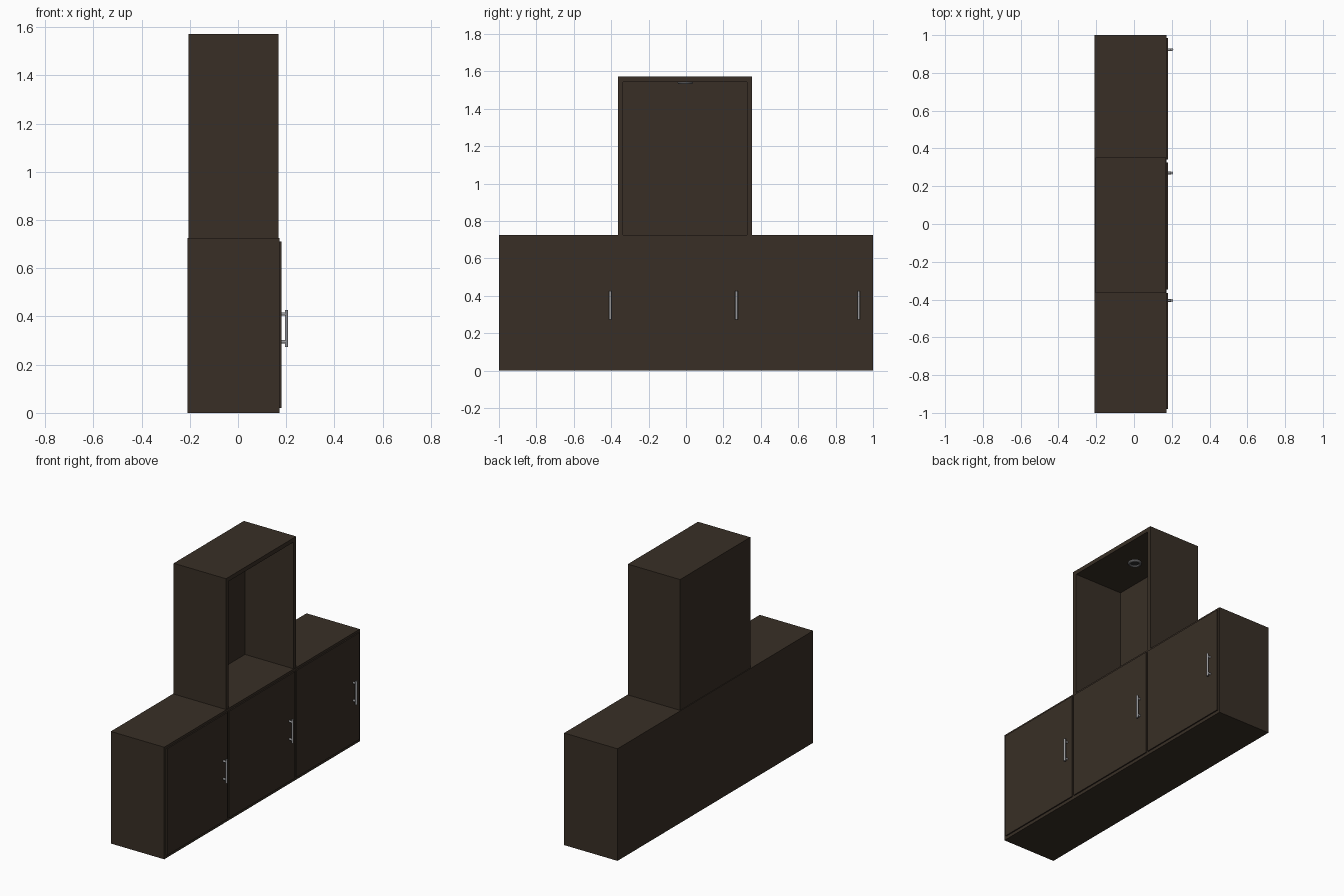
import bpy
import math

if "Cube" in bpy.data.objects:
    bpy.data.objects.remove(bpy.data.objects["Cube"])


def material(name, rgb):
    m = bpy.data.materials.new(name)
    m.diffuse_color = (*rgb, 1)
    m.use_nodes = True
    m.node_tree.nodes["Principled BSDF"].inputs["Base Color"].default_value = m.diffuse_color
    return m


WOOD = material("dark brown wood", (0.040, 0.028, 0.019))
METAL = material("grey metal", (0.32, 0.32, 0.33))
LENS = material("dark lens", (0.03, 0.03, 0.03))


def box(name, x0, x1, y0, y1, z0, z1, mat=WOOD):
    bpy.ops.mesh.primitive_cube_add(size=1, location=((x0 + x1) / 2, (y0 + y1) / 2, (z0 + z1) / 2))
    o = bpy.context.object
    o.name = name
    o.scale = (x1 - x0, y1 - y0, z1 - z0)
    bpy.ops.object.transform_apply(location=False, rotation=False, scale=True)
    o.data.materials.append(mat)
    return o


def rod(name, loc, r, length, mat=METAL, along_x=False):
    bpy.ops.mesh.primitive_cylinder_add(vertices=20, radius=r, depth=length, location=loc,
                                        rotation=(0, math.pi / 2 if along_x else 0, 0))
    o = bpy.context.object
    o.name = name
    o.data.materials.append(mat)
    bpy.ops.object.shade_smooth_by_angle()
    return o


XB, XF, H, T = -0.21, 0.172, 0.725, 0.027   # back, front, height, panel thickness

# Lower cabinet carcass
box("cabinet_top", XB, XF, -1, 1, H - T, H)
box("cabinet_bottom", XB, XF, -1, 1, 0, T)
box("cabinet_back", XB, XB + T, -1, 1, T, H - T)
for name, y in (("left_end", -1), ("left_divider", -0.37), ("right_divider", 0.32), ("right_end", 1 - T)):
    box(name, XB + T, XF, y, y + T, T, H - T)

# Doors, each with a bar handle on two posts
for name, y0, y1, hy in (("left", -0.98, -0.364, -0.405),
                         ("middle", -0.347, 0.325, 0.27),
                         ("right", 0.341, 0.985, 0.923)):
    box(name + "_door", XF, 0.18, y0, y1, 0.02, 0.71)
    rod(name + "_handle_bar", (0.201, hy, 0.35), 0.007, 0.153)
    for z in (0.295, 0.41):
        rod(name + "_handle_post", (0.188, hy, z), 0.007, 0.018, along_x=True)

# Upper display niche, open at the front
UB, UF, Y0, Y1, TOP = -0.205, 0.169, -0.364, 0.353, 1.571
box("niche_roof", UB, UF, Y0, Y1, TOP - T, TOP)
box("niche_left_side", UB, UF, Y0, Y0 + T, H, TOP - T)
box("niche_right_side", UB, UF, Y1 - T, Y1, H, TOP - T)
box("niche_back", UB, UB + T, Y0 + T, Y1 - T, H, TOP - T)

# Ceiling spotlight: metal ring around a dark lens
bpy.ops.mesh.primitive_torus_add(location=(-0.01, -0.004, TOP - T - 0.005), major_radius=0.033,
                                 minor_radius=0.008, major_segments=32, minor_segments=10)
ring = bpy.context.object
ring.name = "spotlight_ring"
ring.data.materials.append(METAL)
bpy.ops.object.shade_smooth_by_angle()
rod("spotlight_lens", (-0.01, -0.004, TOP - T - 0.003), 0.03, 0.006, LENS)
